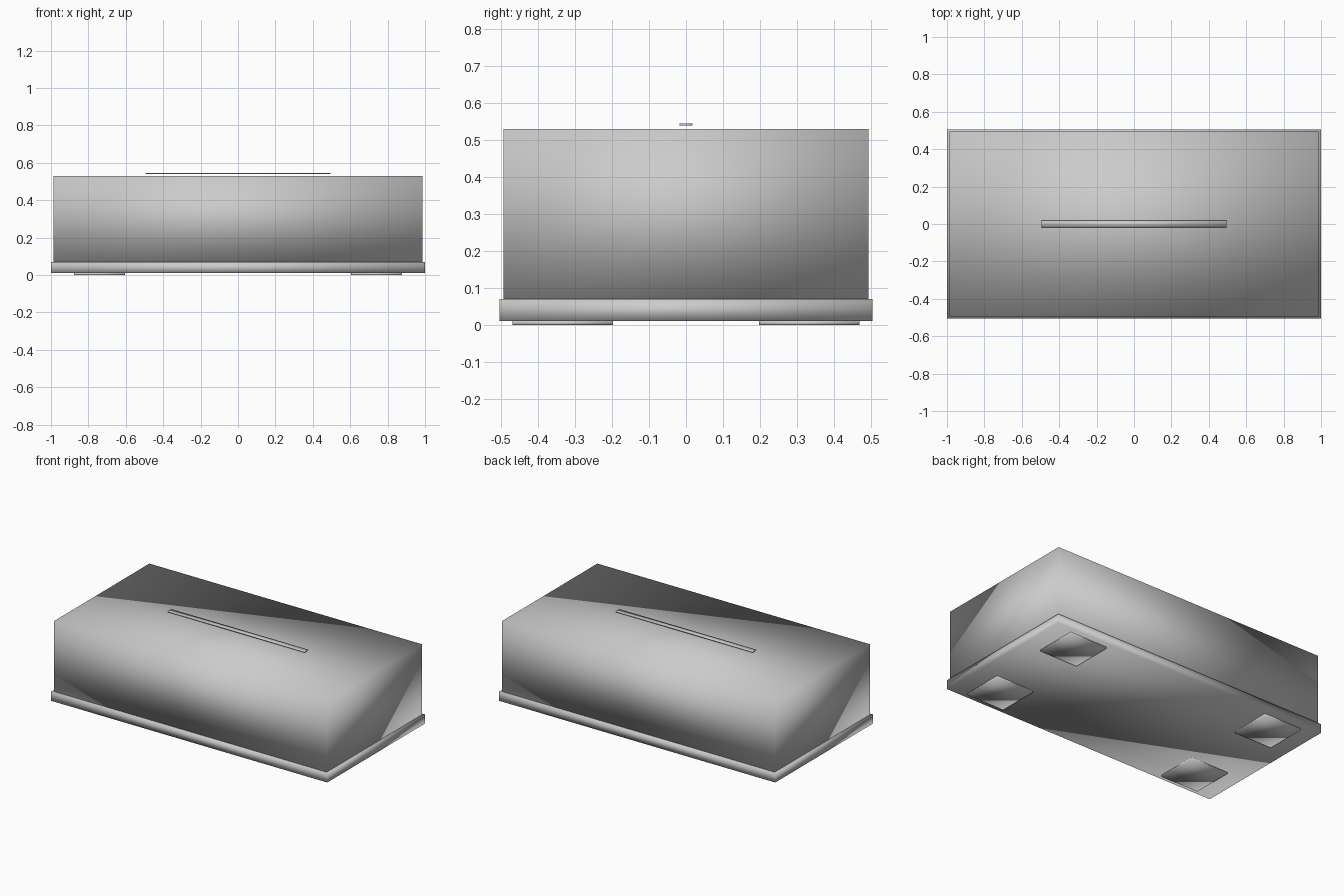
import bpy

# Remove the default cube
default = bpy.data.objects.get("Cube")
if default:
    bpy.data.objects.remove(default, do_unlink=True)

# Single grey finish
GREY = (0.6, 0.6, 0.6, 1.0)
grey = bpy.data.materials.new("light_grey")
grey.use_nodes = True
grey.diffuse_color = GREY
grey.node_tree.nodes["Principled BSDF"].inputs["Base Color"].default_value = GREY


def box(name, center_xy, size_xy, bottom, top):
    """Soft-shaded box between two heights."""
    x, y = center_xy
    bpy.ops.mesh.primitive_cube_add(size=1, location=(x, y, (bottom + top) / 2))
    obj = bpy.context.object
    obj.name = obj.data.name = name
    obj.scale = (*size_xy, top - bottom)
    bpy.ops.object.transform_apply(location=False, rotation=False, scale=True)
    bpy.ops.object.shade_smooth()
    obj.data.materials.append(grey)
    return obj


# Main housing on a slightly wider base plate
box("base_plate", (0, 0), (2.0, 1.01), 0.01, 0.07)
box("housing", (0, 0), (1.975, 0.987), 0.07, 0.53)

# Thin strip hovering just above the lid
box("top_strip", (0, 0), (0.99, 0.036), 0.539, 0.545)

# Four flat square feet
for side, sx in (("left", 1), ("right", -1)):
    for end, sy in (("front", -1), ("back", 1)):
        box(f"{end}_{side}_foot", (0.74 * sx, 0.333 * sy), (0.273, 0.272), 0.0, 0.01)
